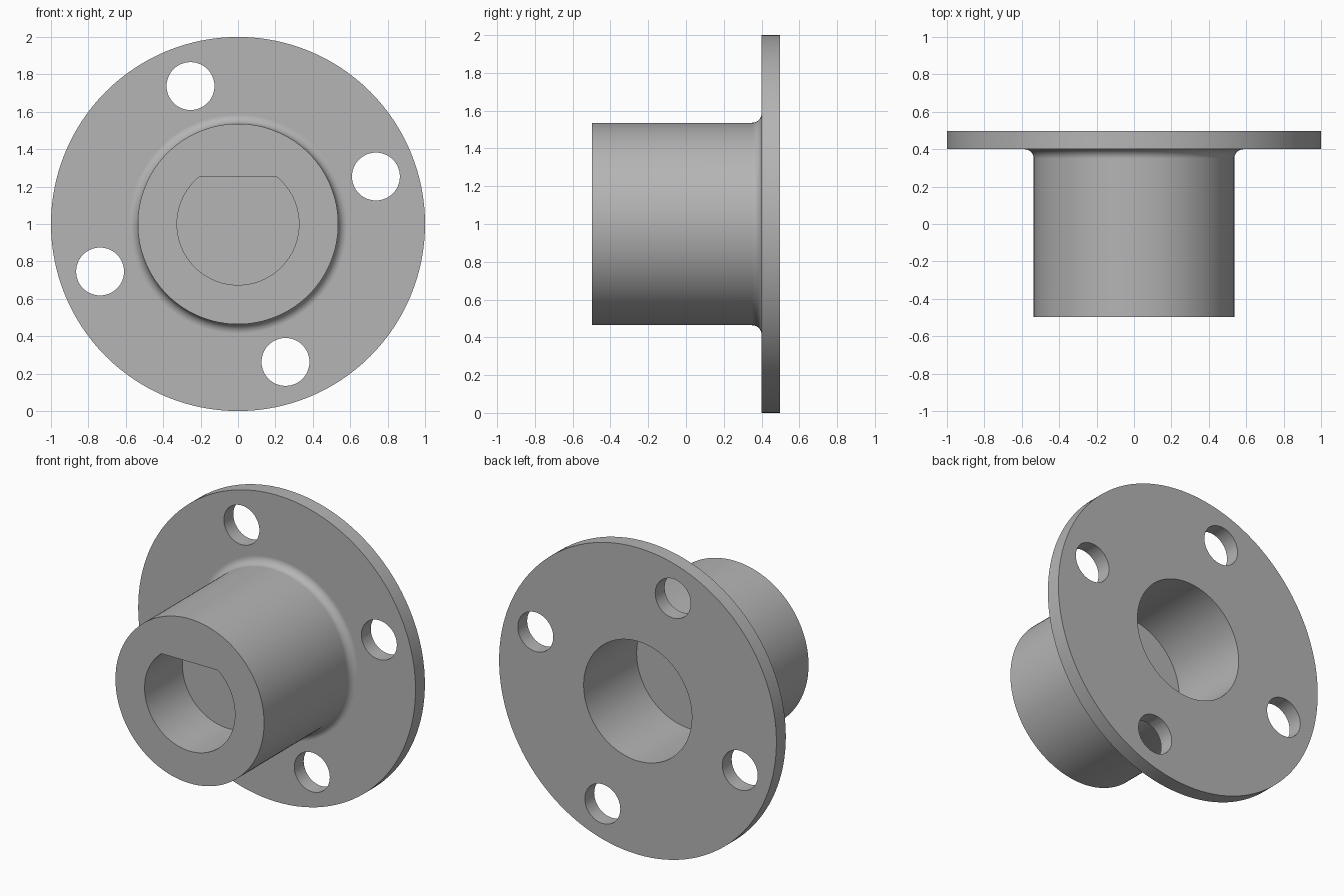
import bpy
import bmesh
from math import sin, cos, asin, pi, radians
from mathutils import Vector, Matrix

cube = bpy.data.objects.get("Cube")
if cube:
    bpy.data.objects.remove(cube, do_unlink=True)

FRONT, BACK, FLANGE_Y = -0.497, 0.497, 0.4
HUB_R, BORE_R, FILLET = 0.536, 0.39, 0.05
D_R, D_FLAT = 0.326, 0.255
D_FLOOR, BORE_FLOOR = -0.107, -0.049
SEGMENTS = 128

grey = bpy.data.materials.new("plain grey")
grey.use_nodes = True
colour = (0.46, 0.46, 0.46, 1)
grey.diffuse_color = colour
grey.node_tree.nodes["Principled BSDF"].inputs["Base Color"].default_value = colour


def make_object(name, bm):
    bmesh.ops.recalc_face_normals(bm, faces=bm.faces)
    mesh = bpy.data.meshes.new(name)
    bm.to_mesh(mesh)
    bm.free()
    mesh.materials.append(grey)
    obj = bpy.data.objects.new(name, mesh)
    bpy.context.collection.objects.link(obj)
    return obj


def prism(name, outline, y0, y1):
    """Extrude an (x, z) outline along y."""
    bm = bmesh.new()
    face = bm.faces.new([bm.verts.new((x, y0, z)) for x, z in outline])
    moved = bmesh.ops.extrude_face_region(bm, geom=[face])["geom"]
    verts = [v for v in moved if isinstance(v, bmesh.types.BMVert)]
    bmesh.ops.translate(bm, verts=verts, vec=(0, y1 - y0, 0))
    return make_object(name, bm)


def arc(radius, start, sweep, steps, cx=0, cz=0):
    return [(cx + radius * cos(start + sweep * i / steps),
             cz + radius * sin(start + sweep * i / steps)) for i in range(steps + 1)]


# Turned body: (radius, y) profile with hub, fillet, flange and rear bore
fillet = arc(FILLET, pi, -pi / 2, 8, HUB_R + FILLET, FLANGE_Y - FILLET)
profile = [(0, FRONT), (HUB_R, FRONT)] + fillet + [
    (1, FLANGE_Y), (1, BACK), (BORE_R, BACK), (BORE_R, BORE_FLOOR), (0, BORE_FLOOR)]
bm = bmesh.new()
ring = [bm.verts.new((r, y, 0)) for r, y in profile]
edges = [bm.edges.new(pair) for pair in zip(ring, ring[1:])]
bmesh.ops.spin(bm, geom=ring + edges, axis=(0, 1, 0), cent=(0, 0, 0),
               angle=2 * pi, steps=SEGMENTS)
bmesh.ops.remove_doubles(bm, verts=bm.verts, dist=0.0001)
body = make_object("flanged_hub", bm)

# Cutters: D-shaped front socket and four bolt holes
tilt = asin(D_FLAT / D_R)
cutters = [prism("socket_cutter", arc(D_R, pi - tilt, pi + 2 * tilt, 96),
                 FRONT - 0.1, D_FLOOR)]
for i in range(4):
    a = radians(19 + 90 * i)
    outline = arc(0.128, 0, 2 * pi, 48, 0.78 * cos(a), 0.78 * sin(a))[:-1]
    cutters.append(prism("bolt_hole_cutter", outline, FLANGE_Y - 0.1, BACK + 0.1))

for cutter in cutters:
    cutter.hide_render = True
    cut = body.modifiers.new(cutter.name, 'BOOLEAN')
    cut.operation = 'DIFFERENCE'
    cut.solver = 'EXACT'
    cut.object = cutter

# Bake the cuts, then drop the cutters
graph = bpy.context.evaluated_depsgraph_get()
body.data = bpy.data.meshes.new_from_object(body.evaluated_get(graph))
body.modifiers.clear()
for cutter in cutters:
    bpy.data.objects.remove(cutter, do_unlink=True)

# Stand on the ground and shade smooth with sharp rims
body.data.transform(Matrix.Translation(Vector((0, 0, 1))))
bpy.ops.object.select_all(action='DESELECT')
body.select_set(True)
bpy.context.view_layer.objects.active = body
bpy.ops.object.shade_smooth_by_angle(angle=radians(30))
weighted = body.modifiers.new("clean_normals", 'WEIGHTED_NORMAL')
weighted.keep_sharp = True
